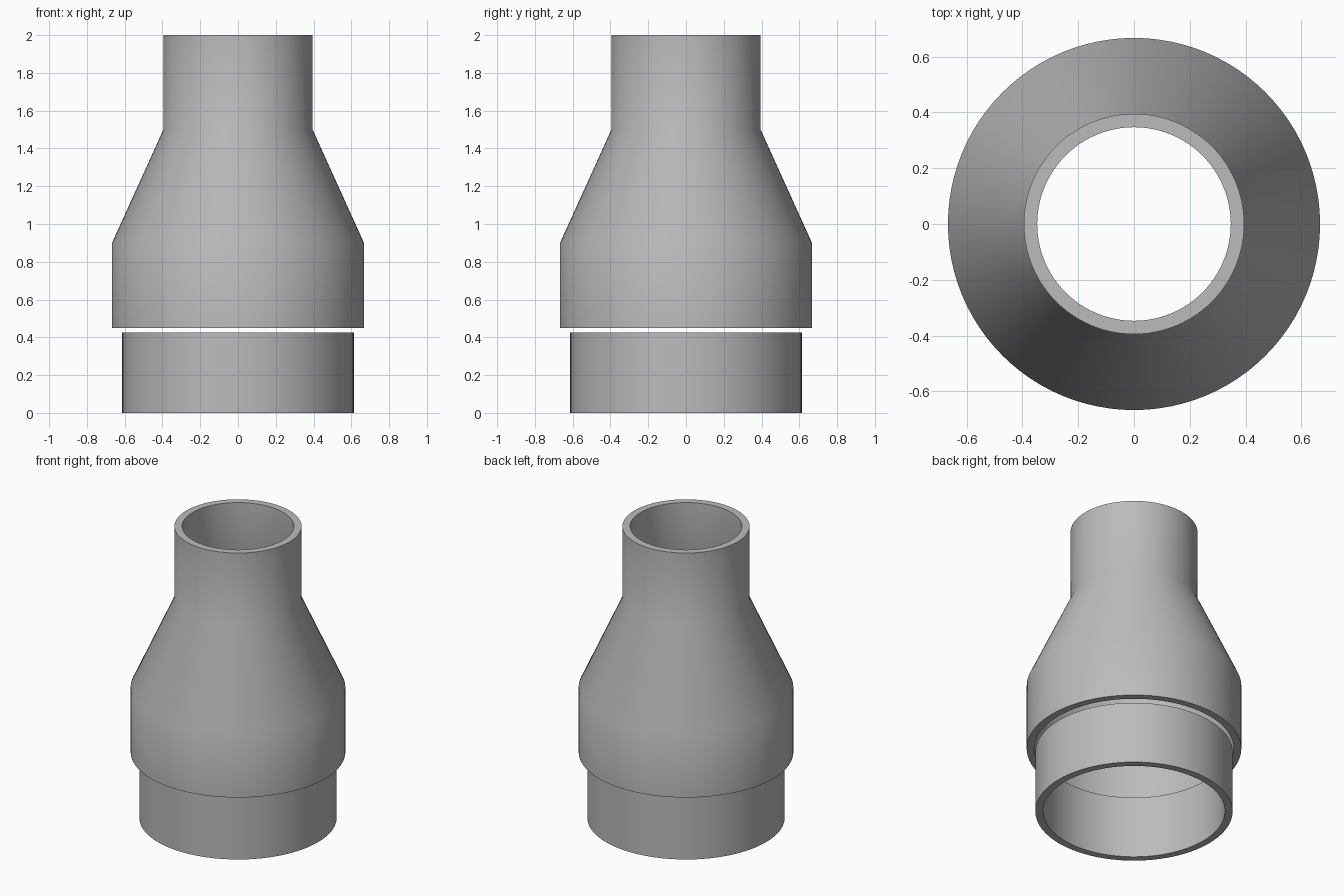
import bpy, bmesh, math

if "Cube" in bpy.data.objects:
    bpy.data.objects.remove(bpy.data.objects["Cube"])

SEGMENTS = 96

grey = bpy.data.materials.new("pipe grey")
grey.diffuse_color = (0.5, 0.5, 0.5, 1)
grey.use_nodes = True
grey.node_tree.nodes["Principled BSDF"].inputs["Base Color"].default_value = grey.diffuse_color


def revolve(name, profile):
    """Spin a closed (radius, height) profile around z into a hollow part."""
    bm = bmesh.new()
    rings = []
    for r, z in profile:
        rings.append([bm.verts.new((r * math.cos(a), r * math.sin(a), z))
                      for a in (2 * math.pi * i / SEGMENTS for i in range(SEGMENTS))])
    for k, low in enumerate(rings):
        high = rings[(k + 1) % len(rings)]
        for i in range(SEGMENTS):
            j = (i + 1) % SEGMENTS
            bm.faces.new((low[i], low[j], high[j], high[i]))
    bmesh.ops.recalc_face_normals(bm, faces=bm.faces)
    mesh = bpy.data.meshes.new(name)
    bm.to_mesh(mesh)
    bm.free()
    mesh.materials.append(grey)
    obj = bpy.data.objects.new(name, mesh)
    bpy.context.collection.objects.link(obj)
    bpy.ops.object.select_all(action='DESELECT')
    obj.select_set(True)
    bpy.context.view_layer.objects.active = obj
    bpy.ops.object.shade_smooth_by_angle(angle=math.radians(30))
    return obj


# Reducer: wide socket, cone and narrow neck, hollow throughout
revolve("reducer_body", [
    (0.667, 0.45), (0.667, 0.90), (0.395, 1.50), (0.395, 2.0),
    (0.347, 2.0), (0.347, 1.50), (0.62, 0.90), (0.62, 0.45)])

# Separate pipe ring just below the socket
revolve("lower_pipe_ring", [
    (0.613, 0.0), (0.613, 0.425), (0.565, 0.425), (0.565, 0.0)])
